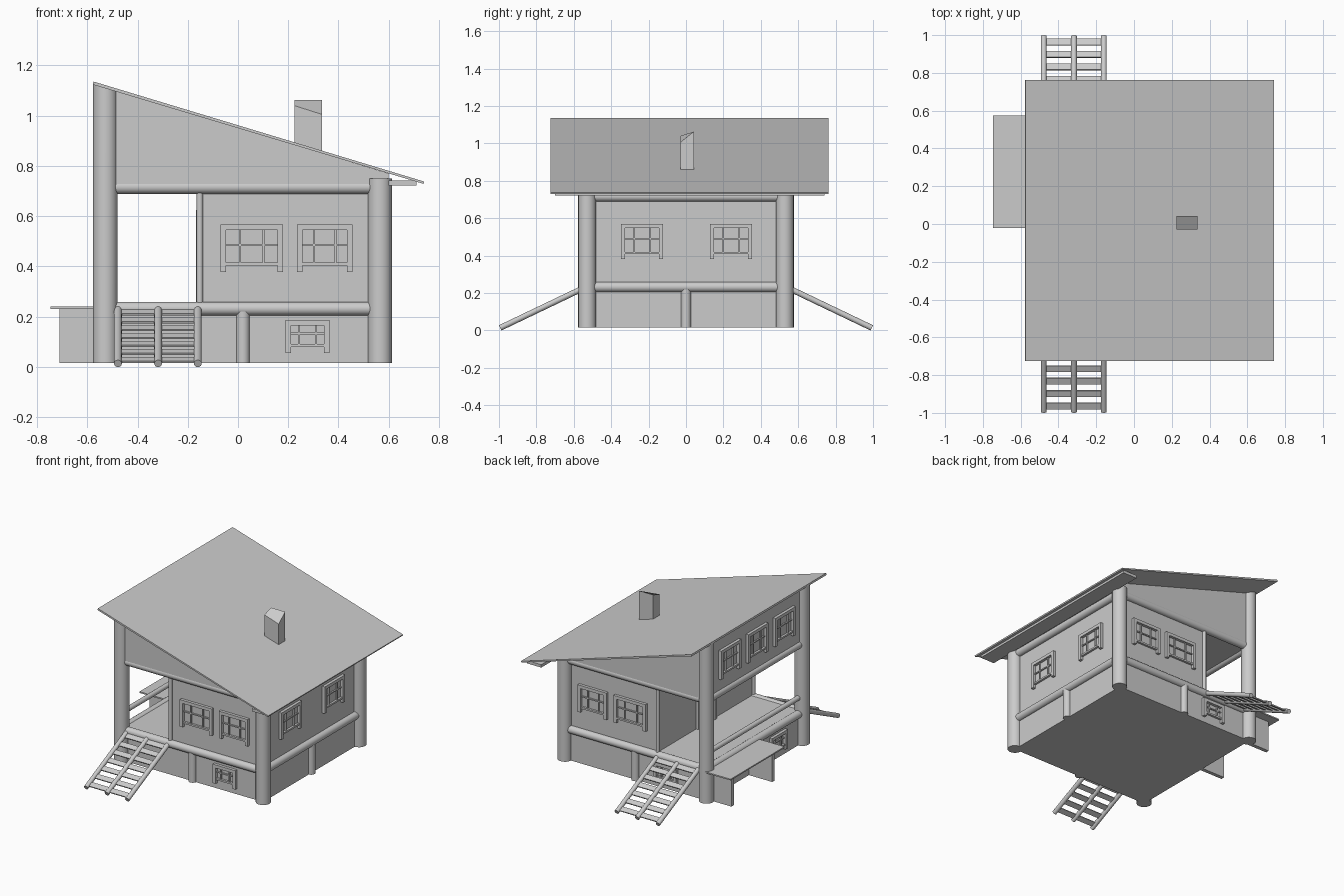
import bpy, bmesh, math
from mathutils import Vector, Matrix

if "Cube" in bpy.data.objects:
    bpy.data.objects.remove(bpy.data.objects["Cube"])


def roof_z(x):
    return 1.133 - 0.304 * (x + 0.575)


def finish(name, bm, smooth=False):
    bmesh.ops.recalc_face_normals(bm, faces=bm.faces)
    me = bpy.data.meshes.new(name)
    bm.to_mesh(me)
    bm.free()
    ob = bpy.data.objects.new(name, me)
    bpy.context.collection.objects.link(ob)
    if smooth:
        bpy.context.view_layer.objects.active = ob
        bpy.ops.object.select_all(action='DESELECT')
        ob.select_set(True)
        bpy.ops.object.shade_smooth_by_angle(angle=math.radians(40))
    return ob


def add_box(bm, x0, x1, y0, y1, z0, z1, mat=Matrix()):
    m = Matrix.Translation(((x0 + x1) / 2, (y0 + y1) / 2, (z0 + z1) / 2)) \
        @ Matrix.Diagonal((x1 - x0, y1 - y0, z1 - z0, 1))
    return bmesh.ops.create_cube(bm, size=1, matrix=mat @ m)['verts']


def box(name, *dims):
    bm = bmesh.new()
    add_box(bm, *dims)
    return finish(name, bm)


def rod(name, a, b, r, seg=24, slant=False):
    a, b = Vector(a), Vector(b)
    d = b - a
    m = Matrix.Translation((a + b) / 2) @ d.to_track_quat('Z', 'Y').to_matrix().to_4x4()
    bm = bmesh.new()
    bmesh.ops.create_cone(bm, cap_ends=True, segments=seg, radius1=r, radius2=r,
                          depth=d.length, matrix=m)
    if slant:  # trim the top to the roof slope
        for v in bm.verts:
            if v.co.z > 0.5:
                v.co.z = roof_z(v.co.x) - 0.006
    return finish(name, bm, True)


def prism(name, profile, y0, y1):
    bm = bmesh.new()
    f = bm.faces.new([bm.verts.new((x, y0, z)) for x, z in profile])
    ext = bmesh.ops.extrude_face_region(bm, geom=[f])['geom']
    bmesh.ops.translate(bm, vec=(0, y1 - y0, 0),
                        verts=[g for g in ext if isinstance(g, bmesh.types.BMVert)])
    return finish(name, bm)


def window(name, angle, u, dist, w, z0, z1):
    """Frame with dropped side boards, sill and glazing bars, facing -y before turning."""
    bm = bmesh.new()
    mat = Matrix.Rotation(math.radians(angle), 4, 'Z') @ Matrix.Translation((u, -dist, 0))
    h, t = w / 2, 0.022
    sill = z0 + 0.025

    def part(*d):
        add_box(bm, *d, mat)
    for s in (-1, 1):
        c = s * (h - t / 2)
        part(c - t / 2, c + t / 2, -0.02, 0.01, z0, z1)
    part(-h + t, h - t, -0.02, 0.01, z1 - t, z1)
    part(-h + t, h - t, -0.015, 0.01, sill, sill + 0.012)
    for f in (-1, 1):
        c = f * w * 0.19
        part(c - 0.004, c + 0.004, -0.01, 0.01, sill, z1 - t)
    zm = sill + (z1 - sill) * 0.5
    part(-h + t, h - t, -0.009, 0.01, zm - 0.004, zm + 0.004)
    return finish(name, bm)


P = 0.528     # post line
RX = 0.565    # right post line

# Foundation, porch floor, room and porch ceiling
box("foundation", -0.53, 0.565, -0.53, 0.53, 0.015, 0.225)
box("porch_floor", -0.53, -0.14, -0.53, 0.53, 0.22, 0.25)
box("room_walls", -0.15, 0.56, -0.525, 0.525, 0.22, 0.73)
box("porch_ceiling", -0.53, -0.14, -0.525, 0.525, 0.705, 0.72)

# Corner posts and thin porch columns
for s, n in ((-1, "front"), (1, "back")):
    rod(f"{n}_tall_post", (-P, s * P, 0.015), (-P, s * P, 1.1), 0.049, slant=True)
    rod(f"{n}_short_post", (RX, s * P, 0.015), (RX, s * P, 0.75), 0.048)
    rod(f"{n}_porch_column", (-0.152, s * P, 0.24), (-0.152, s * P, 0.71), 0.013, 12)
    # Beams along the front and back
    for z, k in ((0.232, "floor"), (0.716, "upper")):
        rod(f"{n}_{k}_beam", (-P, s * P, z), (RX, s * P, z), 0.027)
    rod(f"{n}_base_pilaster", (0.02, s * P, 0.015), (0.02, s * P, 0.22), 0.027)
    # Gable wall under the sloping roof
    prism(f"{n}_gable", [(-P, 0.714), (0.6, 0.714), (0.6, roof_z(0.6) - 0.006),
                         (-P, roof_z(-P) - 0.006)], s * 0.52, s * 0.552)

# Beams along the sides, with the porch rail
for z, k in ((0.232, "floor"), (0.716, "upper")):
    rod(f"right_{k}_beam", (RX, -P, z), (RX, P, z), 0.027)
    rod(f"left_{k}_beam", (-P, -P, z), (-P, P, z), 0.027)
rod("porch_rail", (-P, -P, 0.345), (-P, P, 0.345), 0.017, 16)
rod("right_base_pilaster", (RX, 0, 0.015), (RX, 0, 0.22), 0.027)

# Upper left wall
prism("upper_left_wall", [(-0.54, 0.714), (-0.515, 0.714), (-0.515, roof_z(-0.515) - 0.006),
                          (-0.54, roof_z(-0.54) - 0.006)], -0.53, 0.53)

# Roof sheet and eave soffit
prism("roof", [(-0.578, 1.124), (0.738, 0.729), (0.741, 0.738), (-0.575, 1.136)],
      -0.725, 0.762)
box("eave_soffit", 0.6, 0.71, -0.7, 0.74, 0.722, 0.742)

# Chimney with uneven slanted top
bm = bmesh.new()
for v in add_box(bm, 0.225, 0.335, -0.03, 0.042, 0.83, 1.063):
    if v.co.z > 1 and v.co.y < 0:
        v.co.z = 1.04 if v.co.x < 0.28 else 1.005
finish("chimney", bm)

# Windows
for u, w in ((0.055, 0.248), (0.345, 0.222)):
    window("front_window", 0, u, 0.525, w, 0.378, 0.567)
    window("back_window", 180, -u, 0.525, w, 0.378, 0.567)
for u in (-0.235, 0.241):
    window("right_window", 90, u, 0.56, 0.224, 0.383, 0.57)
for y in (-0.3, 0, 0.3):
    window("upper_left_window", -90, -y, 0.54, 0.22, 0.82, 1.02)
window("front_base_window", 0, 0.277, 0.53, 0.175, 0.055, 0.187)
window("back_base_window", 180, 0.22, 0.53, 0.175, 0.055, 0.187)
window("left_base_window", -90, 0.25, 0.53, 0.175, 0.055, 0.187)

# Door onto the porch
bm = bmesh.new()
for y in (-0.09, 0.09):
    add_box(bm, -0.168, -0.14, y - 0.012, y + 0.012, 0.25, 0.6)
add_box(bm, -0.168, -0.14, -0.102, 0.102, 0.6, 0.624)
add_box(bm, -0.156, -0.14, -0.08, 0.08, 0.25, 0.6)
finish("porch_door", bm)

# Stairs at front and back: three round stringers with flat treads
for s, n in ((-1, "front"), (1, "back")):
    top, foot = Vector((0, s * 0.53, 0.235)), Vector((0, s * 0.9935, 0.0135))
    for x in (-0.478, -0.318, -0.16):
        off = Vector((x, 0, 0))
        rod(f"{n}_stair_stringer", foot + off, top + off, 0.0155, 16)
    bm = bmesh.new()
    slope = math.atan2(foot.z - top.z, foot.y - top.y) if s > 0 \
        else math.atan2(top.z - foot.z, top.y - foot.y)
    for i in range(7):
        p = foot.lerp(top, 0.065 + i * 0.142)
        m = Matrix.Translation(p) @ Matrix.Rotation(slope, 4, 'X')
        add_box(bm, -0.478, -0.16, -0.018, 0.018, -0.004, 0.004, m)
    finish(f"{n}_stair_treads", bm)

# Side bench on two plank legs
box("bench_top", -0.747, -0.53, -0.02, 0.575, 0.231, 0.24)
for y in (0.05, 0.5):
    box("bench_leg", -0.71, -0.53, y - 0.013, y + 0.013, 0.015, 0.233)
